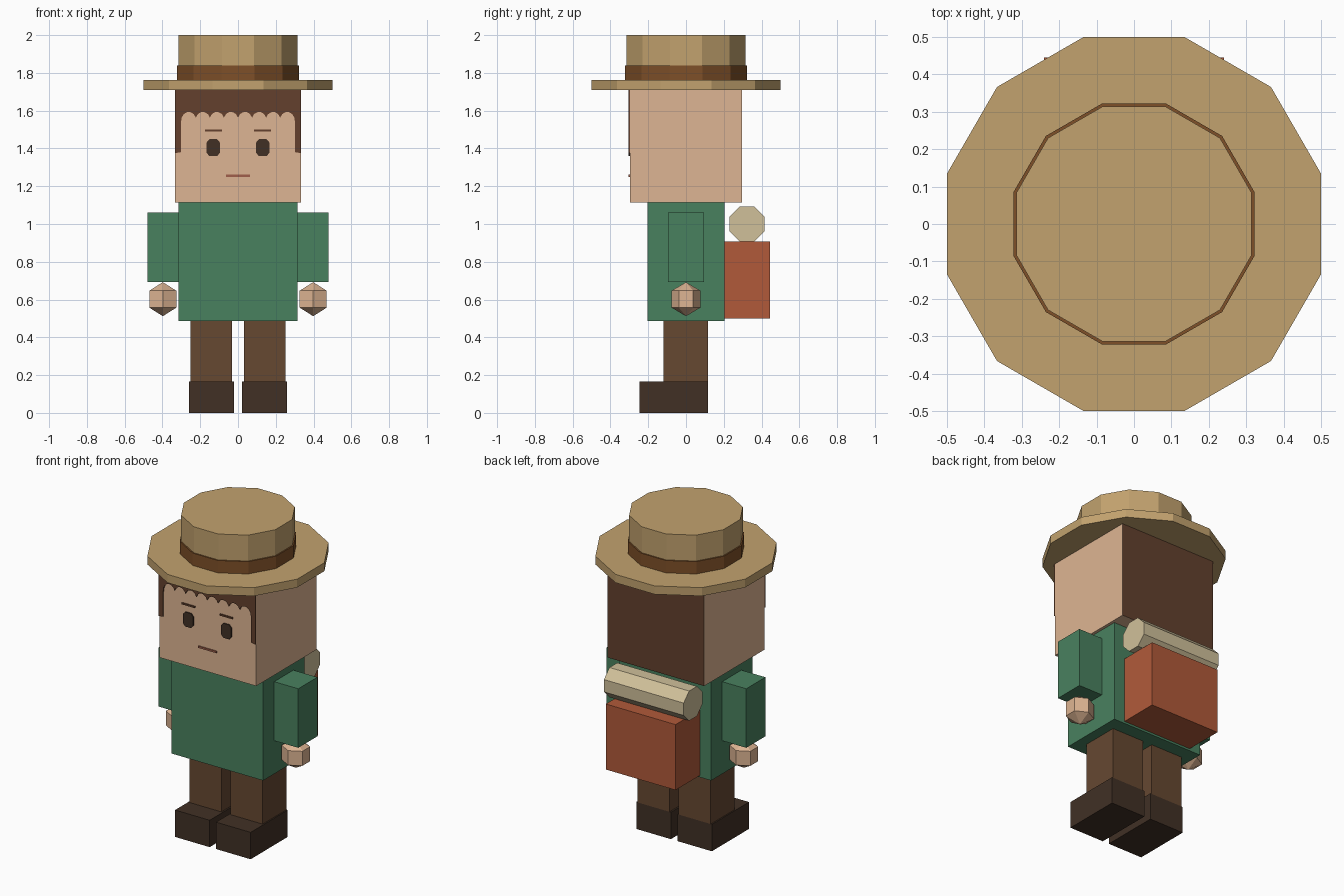
import bpy
import bmesh
from math import pi, sin
from mathutils import Matrix

cube = bpy.data.objects.get("Cube")
if cube:
    bpy.data.objects.remove(cube, do_unlink=True)


def material(name, r, g, b):
    """Make a flat material from 0-255 display values."""
    color = [((c / 255 + 0.055) / 1.055) ** 2.4 for c in (r, g, b)] + [1]
    mat = bpy.data.materials.new(name)
    mat.use_nodes = True
    mat.diffuse_color = color
    node = next(n for n in mat.node_tree.nodes if n.type == 'BSDF_PRINCIPLED')
    node.inputs["Base Color"].default_value = color
    node.inputs["Roughness"].default_value = 0.9
    return mat


skin = material("skin", 222, 181, 147)
hair = material("hair_brown", 99, 64, 45)
green = material("tunic_green", 73, 129, 95)
trousers = material("trouser_brown", 102, 72, 49)
dark = material("dark_brown", 65, 48, 37)
straw = material("straw", 194, 162, 110)
leather = material("hat_band_brown", 126, 80, 40)
rust = material("pack_rust", 177, 90, 58)
canvas = material("bedroll_canvas", 208, 192, 154)
lip = material("lip_red_brown", 160, 95, 75)


def finish(name, bm, *mats):
    bmesh.ops.recalc_face_normals(bm, faces=bm.faces)
    mesh = bpy.data.meshes.new(name)
    bm.to_mesh(mesh)
    bm.free()
    for mat in mats:
        mesh.materials.append(mat)
    obj = bpy.data.objects.new(name, mesh)
    bpy.context.scene.collection.objects.link(obj)
    return obj


def box(name, x, y, z, *mats):
    """Box spanning the given (low, high) ranges."""
    bm = bmesh.new()
    bmesh.ops.create_cube(bm, size=1)
    for v in bm.verts:
        v.co = [r[0] if c < 0 else r[1] for c, r in zip(v.co, (x, y, z))]
    return finish(name, bm, *mats)


def prism(name, sides, radius, depth, centre, mat, axis='Z'):
    """Regular prism with flat sides facing the axes."""
    bm = bmesh.new()
    matrix = Matrix.Translation(centre)
    if axis == 'X':
        matrix = matrix @ Matrix.Rotation(pi / 2, 4, 'Y')
    bmesh.ops.create_cone(bm, cap_ends=True, segments=sides, radius1=radius,
                          radius2=radius, depth=depth,
                          matrix=matrix @ Matrix.Rotation(pi / sides, 4, 'Z'))
    return finish(name, bm, mat)


def plate(name, outline, mat, front=-0.304, back=-0.297):
    """Thin plate on the face, from an (x, z) outline."""
    bm = bmesh.new()
    face = bm.faces.new([bm.verts.new((x, front, z)) for x, z in outline])
    out = bmesh.ops.extrude_face_region(bm, geom=[face])
    moved = [g for g in out["geom"] if isinstance(g, bmesh.types.BMVert)]
    bmesh.ops.translate(bm, verts=moved, vec=(0, back - front, 0))
    return finish(name, bm, mat)


def span(side, a, b):
    return tuple(sorted((side * a, side * b)))


# Head with hair covering its back, and the tunic
head = box("head", (-0.333, 0.333), (-0.297, 0.297), (1.115, 1.712), skin, hair)
for poly in head.data.polygons:
    if poly.normal.y > 0.9:
        poly.material_index = 1
box("tunic", (-0.315, 0.315), (-0.203, 0.203), (0.487, 1.115), green)

# Scalloped fringe with sideburns
steps, arcs = 64, 8
fringe = []
for i in range(steps + 1):
    t = i / steps
    fringe.append((-0.298 + 0.596 * t, 1.563 + 0.03 * abs(sin(arcs * pi * t)) ** 0.6))
burn_left = [(-0.333, 1.71), (-0.333, 1.375), (-0.303, 1.38), (-0.303, 1.53)]
burn_right = [(-x, z) for x, z in reversed(burn_left)]
plate("hair_fringe", burn_left + fringe + burn_right, hair)

# Limbs and facial features on both sides
for side, label in ((1, "left"), (-1, "right")):
    box(label + "_sleeve", span(side, 0.315, 0.48), (-0.094, 0.094), (0.693, 1.06), green)
    box(label + "_trouser_leg", span(side, 0.032, 0.252), (-0.118, 0.117), (0.167, 0.487), trousers)
    box(label + "_boot", span(side, 0.022, 0.26), (-0.247, 0.117), (0, 0.167), dark)

    bm = bmesh.new()
    bmesh.ops.create_uvsphere(bm, u_segments=6, v_segments=3, radius=1)
    if len(bm.verts) < 14:
        bm.clear()
        bmesh.ops.create_uvsphere(bm, u_segments=6, v_segments=4, radius=1)
    # Two rings of six, with a point above and below
    for v in bm.verts:
        v.co = (v.co.x * 0.095 + side * 0.398, v.co.y * 0.088, v.co.z * 0.09 + 0.602)
    finish(label + "_hand", bm, skin)

    eye = [(-0.035, 0.028), (-0.035, -0.028), (-0.02, -0.045), (0.02, -0.045),
           (0.035, -0.028), (0.035, 0.028), (0.02, 0.045), (-0.02, 0.045)]
    plate(label + "_eye", [(x + side * 0.131, z + 1.404) for x, z in eye], dark)
    a, b = span(side, 0.086, 0.175)
    plate(label + "_eyebrow", [(a, 1.49), (b, 1.49), (b, 1.5), (a, 1.5)], hair)

plate("mouth", [(-0.063, 1.25), (0.063, 1.25), (0.063, 1.261), (-0.063, 1.261)], lip)

# Hat
prism("hat_brim", 12, 0.518, 0.052, (0, 0, 1.736), straw)
prism("hat_band", 12, 0.333, 0.078, (0, 0, 1.8), leather)
prism("hat_crown", 12, 0.325, 0.24, (0, 0, 1.88), straw)

# Backpack and bedroll
box("backpack", (-0.24, 0.24), (0.203, 0.445), (0.5, 0.907), rust)
prism("bedroll", 8, 0.1, 0.548, (0, 0.322, 1.0), canvas, 'X')
